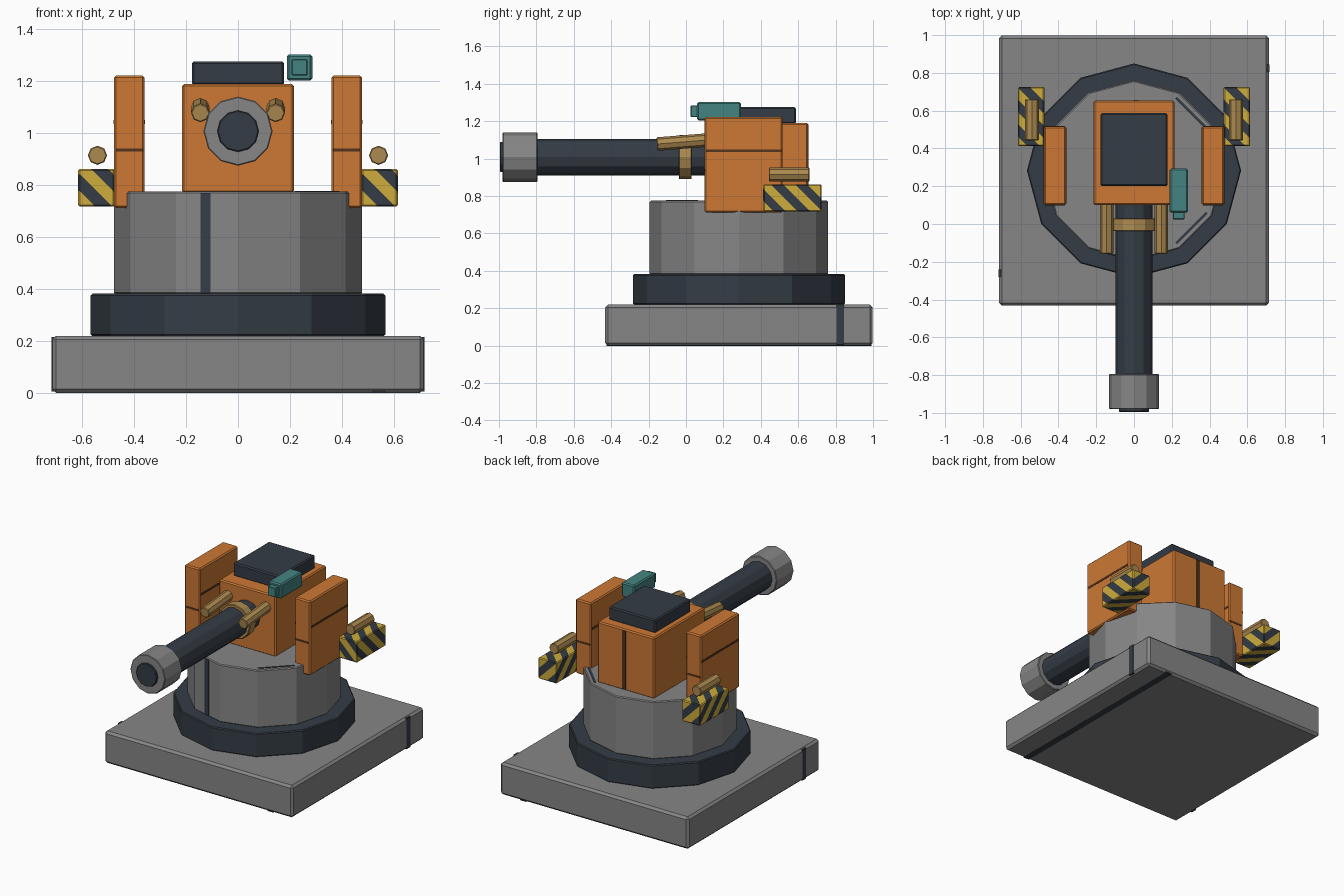
import bpy, bmesh, math
from mathutils import Vector, Matrix

if "Cube" in bpy.data.objects:
    bpy.data.objects.remove(bpy.data.objects["Cube"])


def srgb(r, g, b):
    f = lambda c: c / 12.92 if c <= 0.04045 else ((c + 0.055) / 1.055) ** 2.4
    return tuple(f(c / 255) for c in (r, g, b)) + (1,)


def material(name, *rgb):
    m = bpy.data.materials.new(name)
    m.diffuse_color = srgb(*rgb)
    m.use_nodes = True
    m.node_tree.nodes["Principled BSDF"].inputs["Base Color"].default_value = m.diffuse_color
    return m


GREY = material("grey_metal", 134, 134, 134)
DARK = material("dark_steel", 52, 60, 69)
ORANGE = material("orange_paint", 204, 120, 52)
BRASS = material("brass", 172, 138, 80)
YELLOW = material("hazard_yellow", 206, 172, 60)
TEAL = material("teal_sight", 68, 132, 130)
SEAM = material("seam_brown", 84, 52, 28)


def finish(bm, name, *mats):
    bmesh.ops.recalc_face_normals(bm, faces=bm.faces)
    me = bpy.data.meshes.new(name)
    bm.to_mesh(me)
    bm.free()
    for m in mats:
        me.materials.append(m)
    ob = bpy.data.objects.new(name, me)
    bpy.context.collection.objects.link(ob)
    return ob


def box_mesh(x, y, z, bevel):
    bm = bmesh.new()
    bmesh.ops.create_cube(bm, size=1)
    for v in bm.verts:
        v.co = [(a + b) / 2 + c * (b - a) for (a, b), c in zip((x, y, z), v.co)]
    if bevel:
        bmesh.ops.bevel(bm, geom=bm.edges[:], offset=bevel, segments=1, affect='EDGES')
    return bm


def box(name, x, y, z, mat, bevel=0.008):
    return finish(box_mesh(x, y, z, bevel), name, mat)


def rod(name, p, q, r, sides, mat, bevel=0.004):
    p, q = Vector(p), Vector(q)
    d = q - p
    bm = bmesh.new()
    bmesh.ops.create_cone(bm, cap_ends=True, segments=sides, radius1=r, radius2=r, depth=d.length)
    if bevel:
        rims = [e for e in bm.edges if abs(e.verts[0].co.z - e.verts[1].co.z) < 1e-5]
        bmesh.ops.bevel(bm, geom=rims, offset=bevel, segments=1, affect='EDGES')
    rot = d.to_track_quat('Z', 'Y').to_matrix().to_4x4()
    bm.transform(Matrix.Translation((p + q) / 2) @ rot)
    return finish(bm, name, mat)


def hazard_box(name, x, y, z):
    # box sliced by diagonal planes, alternate bands coloured
    bm = box_mesh(x, y, z, 0.006)
    n, half = Vector((1, 1, 1)), 0.065
    start = x[0] + y[0] + z[0]
    for i in range(1, 12):
        bmesh.ops.bisect_plane(bm, geom=bm.verts[:] + bm.edges[:] + bm.faces[:],
                               plane_co=n * ((start + i * half) / 3), plane_no=n)
    for f in bm.faces:
        f.material_index = int((f.calc_center_median().dot(n) - start) // half) % 2
    return finish(bm, name, YELLOW, DARK)


# base slab, slewing ring and drum
CY = 0.283
box("base_slab", (-.715, .715), (-.432, .998), (0, .22), GREY, 0.015)
rod("slewing_ring", (0, CY, .22), (0, CY, .382), .567, 12, DARK, 0.006)
rod("turret_drum", (0, CY, .38), (0, CY, .775), .477, 12, GREY, 0.006)

# dark panel lines on base and drum
box("base_side_line_right", (.70, .717), (.805, .845), (.005, .215), DARK, 0)
box("base_side_line_left", (-.717, -.70), (-.28, -.24), (.005, .215), DARK, 0)
box("base_bottom_line", (.52, .565), (-.425, .992), (0, .008), DARK, 0).location.z = -0.001
a = Vector((0, CY - .477))
b = Vector((-.2385, CY - .477 * math.cos(math.pi / 6)))
mid = a.lerp(b, .125 / .2385)
drum_line = box("drum_front_line", (-.02, .02), (-.003, .003), (.385, .77), DARK, 0)
drum_line.location = (mid.x, mid.y, 0)
drum_line.rotation_euler.z = math.radians(-15)
for s, label in ((-1, "front"), (1, "back")):
    line = box("drum_top_line_" + label, (-.115, .115), (-.007, .007), (.77, .778), DARK, 0)
    ang = s * math.pi / 4
    line.location = (.43 * math.cos(ang), CY + .43 * math.sin(ang), 0)
    line.rotation_euler.z = ang + math.pi / 2

# gun housing with roof hatch and sight
box("gun_housing", (-.215, .215), (.1, .653), (.77, 1.19), ORANGE)
box("housing_back_line", (0, .025), (.65, .656), (.78, 1.182), SEAM, 0)
box("roof_hatch", (-.177, .177), (.2, .587), (1.185, 1.277), DARK)
box("sight_body", (.188, .286), (.06, .293), (1.203, 1.303), TEAL)
box("sight_lens", (.206, .268), (.025, .065), (1.222, 1.285), TEAL, 0.004)

# barrel, muzzle and collar
BZ = 1.008
rod("barrel", (0, .12, BZ), (0, -.8, BZ), .098, 12, DARK, 0)
rod("muzzle", (0, -.795, BZ), (0, -.98, BZ), .133, 12, GREY)
rod("muzzle_bore", (0, -.97, BZ), (0, -.995, BZ), .08, 12, DARK)
rod("barrel_collar", (0, .03, BZ), (0, -.038, BZ), .118, 12, BRASS)

# mirrored parts: recoil tubes, armour cheeks, hazard boxes, canisters
for s, side in ((-1, "left"), (1, "right")):
    X = lambda p, q: tuple(sorted((s * p, s * q)))
    rod("recoil_tube_" + side, (s * .145, .12, 1.1), (s * .145, -.155, 1.078), .036, 8, BRASS)
    box("armour_cheek_" + side, X(.36, .477), (.1, .517), (.712, 1.222), ORANGE)
    box("cheek_outer_line_" + side, X(.47, .479), (.108, .51), (1.035, 1.05), SEAM, 0)
    box("cheek_inner_line_" + side, X(.358, .367), (.108, .51), (1.035, 1.05), SEAM, 0)
    box("cheek_front_line_" + side, X(.366, .47), (.098, .519), (.93, .942), SEAM, 0)
    hazard_box("hazard_box_" + side, X(.475, .615), (.413, .725), (.718, .863))
    rod("canister_" + side, (s * .541, .66, .915), (s * .541, .443, .915), .037, 8, BRASS)
